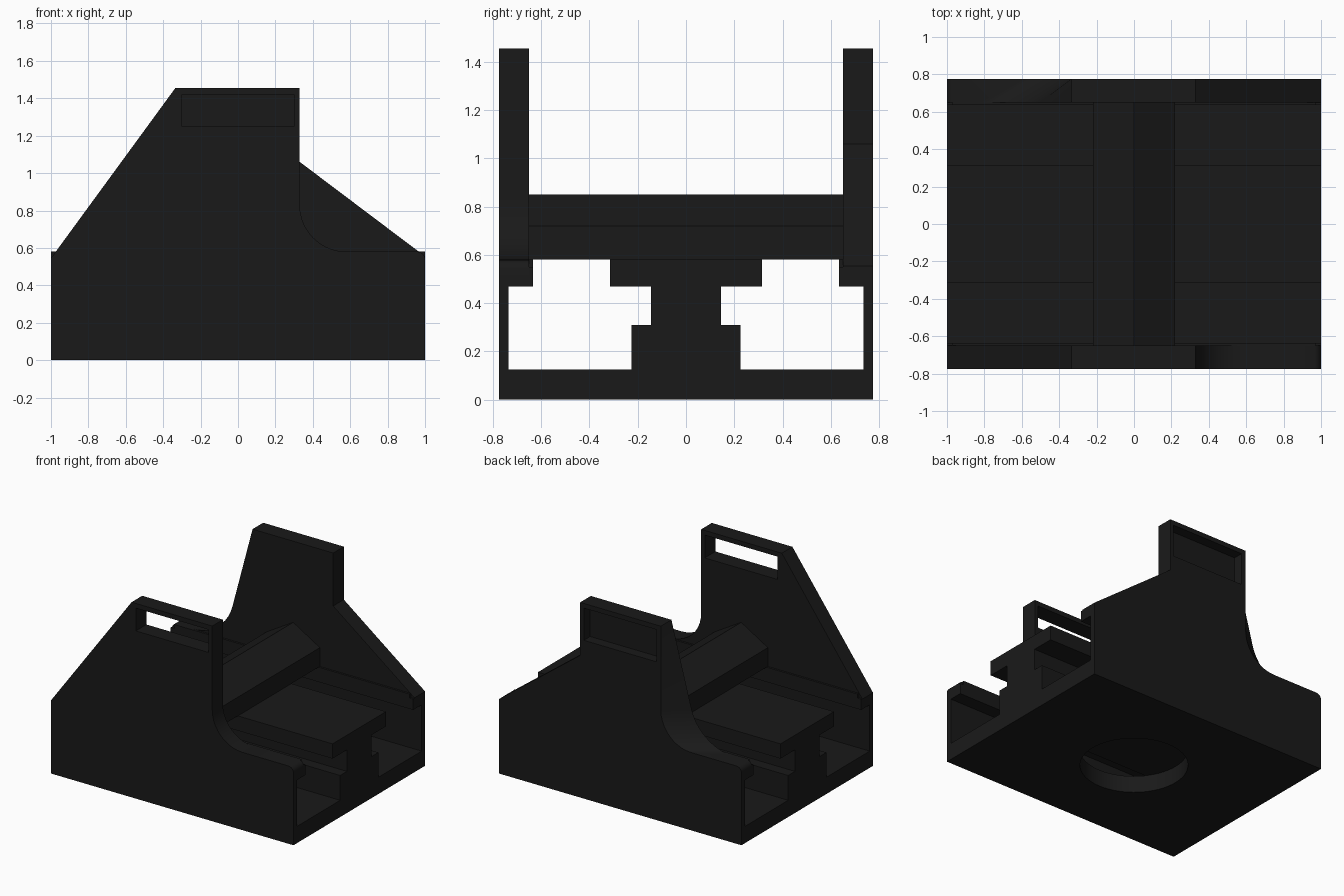
import bpy, bmesh, math
from mathutils import Vector

if "Cube" in bpy.data.objects:
    bpy.data.objects.remove(bpy.data.objects["Cube"])

black = bpy.data.materials.new("black")
black.diffuse_color = (0.01, 0.01, 0.01, 1)
black.use_nodes = True
black.node_tree.nodes["Principled BSDF"].inputs["Base Color"].default_value = black.diffuse_color


def finish(name, bm):
    bmesh.ops.recalc_face_normals(bm, faces=bm.faces)
    me = bpy.data.meshes.new(name)
    bm.to_mesh(me)
    bm.free()
    ob = bpy.data.objects.new(name, me)
    bpy.context.collection.objects.link(ob)
    me.materials.append(black)
    return ob


def loft(name, prof_a, a, prof_b, b, axis="y"):
    """Solid between two outlines of equal length, along x or y."""
    place = (lambda p, t: (p[0], t, p[1])) if axis == "y" else (lambda p, t: (t, p[0], p[1]))
    bm = bmesh.new()
    va = [bm.verts.new(place(p, a)) for p in prof_a]
    vb = [bm.verts.new(place(p, b)) for p in prof_b]
    bm.faces.new(va)
    bm.faces.new(vb[::-1])
    n = len(va)
    for i in range(n):
        j = (i + 1) % n
        bm.faces.new((va[i], vb[i], vb[j], va[j]))
    return finish(name, bm)


def box(name, x0, x1, y0, y1, z0, z1):
    prof = [(x0, z0), (x1, z0), (x1, z1), (x0, z1)]
    return loft(name, prof, y0, prof, y1)


def round_corner(p0, corner, p1, n=10):
    """Curve from p0 to p1, bending around the corner."""
    p0, c, p1 = Vector(p0), Vector(corner), Vector(p1)
    h0, h1 = p0.lerp(c, 0.5523), p1.lerp(c, 0.5523)
    pts = []
    for i in range(n + 1):
        t = i / n
        s = 1 - t
        pts.append(tuple(p0 * s**3 + h0 * 3*s*s*t + h1 * 3*s*t*t + p1 * t**3))
    return pts


def cut(ob, cutter):
    mod = ob.modifiers.new("cut", "BOOLEAN")
    mod.operation = "DIFFERENCE"
    mod.solver = "EXACT"
    mod.object = cutter
    bpy.context.view_layer.objects.active = ob
    bpy.ops.object.modifier_apply(modifier=mod.name)
    bpy.data.objects.remove(cutter)


def smooth(ob):
    bpy.ops.object.select_all(action="DESELECT")
    ob.select_set(True)
    bpy.context.view_layer.objects.active = ob
    bpy.ops.object.shade_smooth_by_angle(angle=math.radians(30))


W, TOP, RAIL, LOW = 0.775, 1.455, 0.58, 0.47

# floor with round hole
floor = box("floor", -1, 1, -W, W, 0, 0.125)
bm = bmesh.new()
bmesh.ops.create_cone(bm, cap_ends=True, segments=64, radius1=0.365, radius2=0.365, depth=0.6)
cut(floor, finish("hole_cutter", bm))
smooth(floor)

# thin lower walls and rail lips
for side, s in (("front", -1), ("back", 1)):
    box(side + "_lower_wall", -1, 1, s * 0.735, s * W, 0.125, LOW)
    box(side + "_rail_lip", -0.97, 0.97, s * 0.635, s * 0.65, LOW, RAIL)
    for e in (-1, 1):
        box(side + "_rail_lip_end", e * 0.97, e, s * 0.635, s * 0.65, LOW, 0.55)

# front upper wall: slope on the left, curved step on the right
tip = round_corner((0.96, RAIL), (1, RAIL), (1, 0.54), 5)
front = [(-1, LOW), (-1, 0.545), (-0.335, TOP), (0.33, TOP)]
front += round_corner((0.33, 0.83), (0.33, RAIL), (0.58, RAIL)) + tip + [(1, LOW)]
front_wall = loft("front_upper_wall", front, -W, front, -0.65)
cut(front_wall, box("window_cutter", -0.3, 0.3, -0.9, -0.5, 1.25, 1.42))
smooth(front_wall)


# back upper wall: inner edge of the curved step leans outwards
def back_profile(top_x, curve):
    left_tip = [(-x, z) for x, z in tip]
    return ([(1, LOW), (1, 0.555), (0.33, 1.06), (0.33, TOP), (top_x, TOP)]
            + curve + left_tip + [(-1, LOW)])


outer = back_profile(-0.335, round_corner((-0.335, 0.83), (-0.335, RAIL), (-0.585, RAIL)))
inner = back_profile(-0.335, round_corner((-0.502, 0.83), (-0.568, RAIL), (-0.82, RAIL)))
back_wall = loft("back_upper_wall", inner, 0.65, outer, W)
cut(back_wall, box("recess_cutter", -0.3, 0.3, 0.70, 0.9, 1.18, 1.42))
smooth(back_wall)

# stepped central beam running the whole length
half = [(0.225, 0.125), (0.225, 0.31), (0.145, 0.31), (0.145, LOW), (0.315, LOW), (0.315, RAIL)]
beam = half + [(-y, z) for y, z in reversed(half)]
loft("central_beam", beam, -1, beam, 1, axis="x")

# roof-shaped cross ridge between the walls
ridge = [(-0.22, RAIL), (-0.22, 0.72), (0, 0.85), (0.22, 0.72), (0.22, RAIL)]
loft("cross_ridge", ridge, -0.65, ridge, 0.65)
